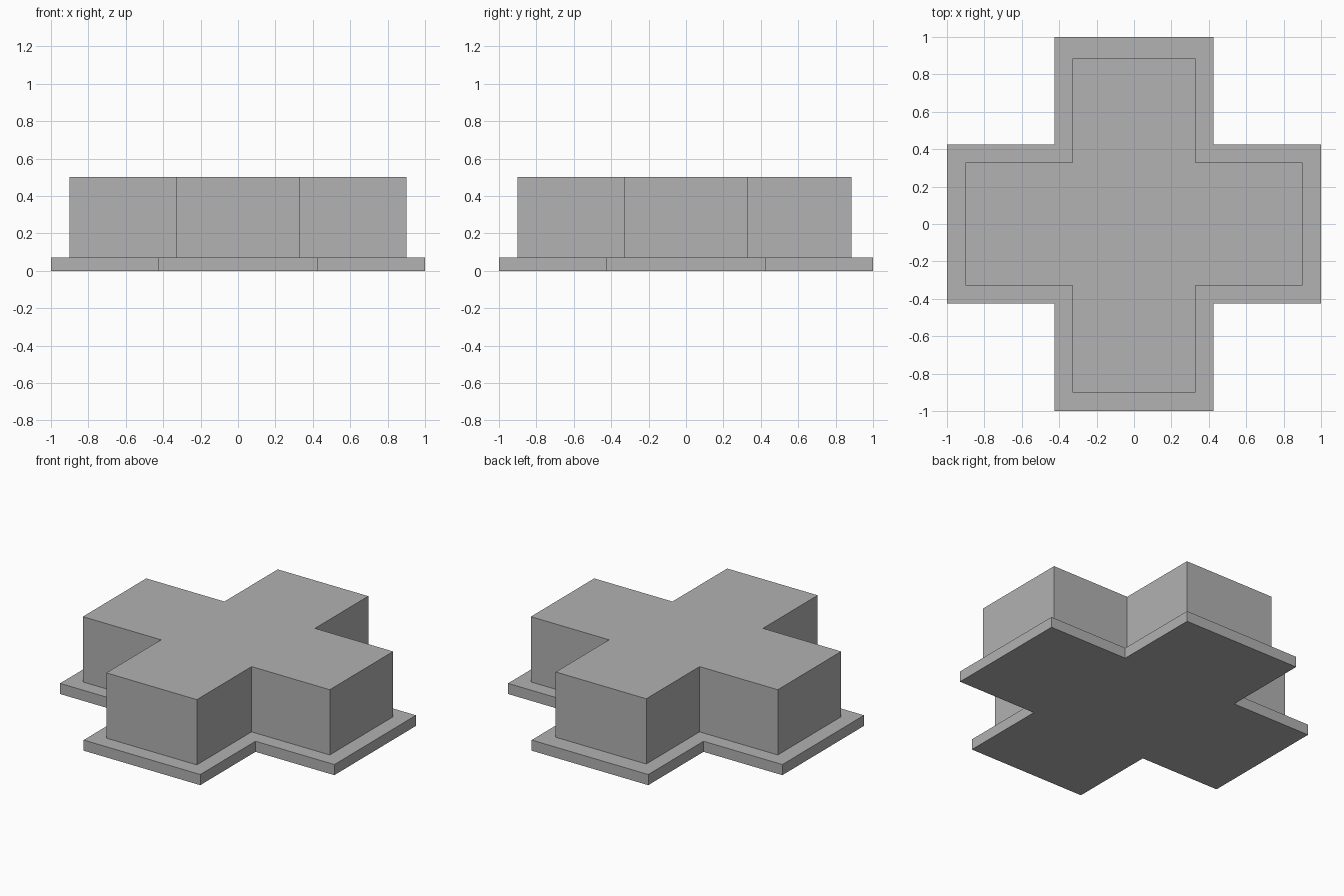
import bpy
import bmesh

cube = bpy.data.objects.get("Cube")
if cube:
    bpy.data.objects.remove(cube, do_unlink=True)

grey = bpy.data.materials.new("plain_grey")
grey.use_nodes = True
colour = (0.445, 0.445, 0.445, 1)
grey.diffuse_color = colour
grey.node_tree.nodes["Principled BSDF"].inputs["Base Color"].default_value = colour


def cross_prism(name, half_width, reach, back_reach, bottom, top):
    """Extrude a plus-shaped outline from bottom to top."""
    w, r, b = half_width, reach, back_reach
    outline = [(-w, -r), (w, -r), (w, -w), (r, -w), (r, w), (w, w),
               (w, b), (-w, b), (-w, w), (-r, w), (-r, -w), (-w, -w)]
    bm = bmesh.new()
    face = bm.faces.new([bm.verts.new((x, y, bottom)) for x, y in outline])
    extruded = bmesh.ops.extrude_face_region(bm, geom=[face], use_keep_orig=True)
    raised = [v for v in extruded["geom"] if isinstance(v, bmesh.types.BMVert)]
    bmesh.ops.translate(bm, verts=raised, vec=(0, 0, top - bottom))
    bmesh.ops.recalc_face_normals(bm, faces=bm.faces)
    mesh = bpy.data.meshes.new(name)
    bm.to_mesh(mesh)
    bm.free()
    mesh.materials.append(grey)
    obj = bpy.data.objects.new(name, mesh)
    bpy.context.collection.objects.link(obj)
    return obj


# Thin wide plinth
cross_prism("base_plate", 0.425, 1.0, 1.0, 0.0, 0.07)

# Tall inset block, its back arm slightly shorter
cross_prism("cross_block", 0.33, 0.9, 0.885, 0.07, 0.5)
